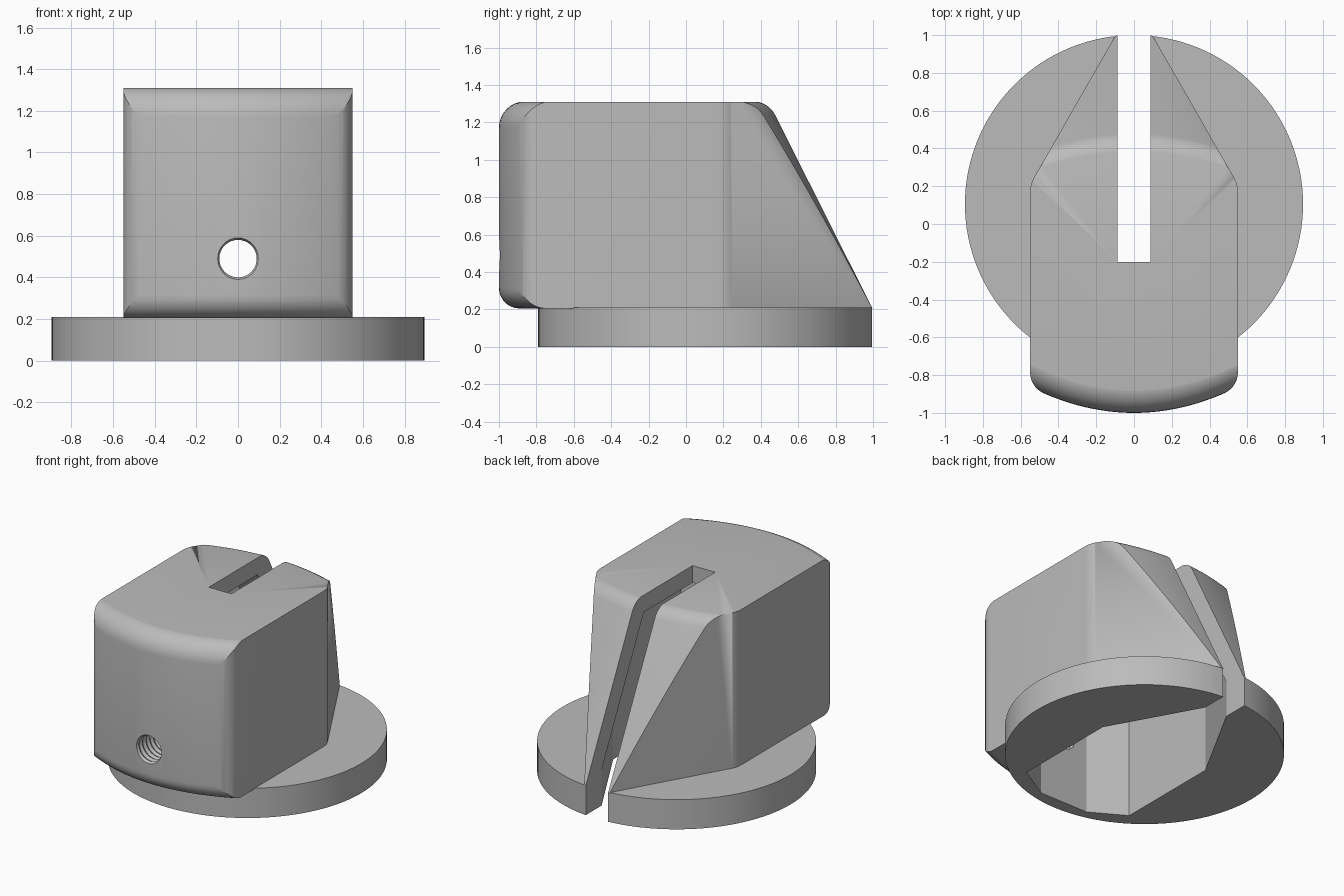
import bpy, bmesh, math
from mathutils import Vector

if "Cube" in bpy.data.objects:
    bpy.data.objects.remove(bpy.data.objects["Cube"])

grey = bpy.data.materials.new("light_grey")
grey.diffuse_color = (0.5, 0.5, 0.5, 1)
grey.use_nodes = True
grey.node_tree.nodes["Principled BSDF"].inputs["Base Color"].default_value = grey.diffuse_color


def make(name, bm):
    bmesh.ops.recalc_face_normals(bm, faces=bm.faces)
    me = bpy.data.meshes.new(name)
    bm.to_mesh(me)
    bm.free()
    me.materials.append(grey)
    ob = bpy.data.objects.new(name, me)
    bpy.context.collection.objects.link(ob)
    return ob


def combine(ob, other, op, keep=False):
    m = ob.modifiers.new("cut", 'BOOLEAN')
    m.operation, m.object, m.solver = op, other, 'EXACT'
    bpy.context.view_layer.objects.active = ob
    bpy.ops.object.modifier_apply(modifier=m.name)
    if not keep:
        bpy.data.objects.remove(other)


def rounded(corners, steps=8):
    """2D outline from (x, y, radius) corners."""
    out = []
    for i, (x, y, r) in enumerate(corners):
        p = Vector((x, y))
        if r == 0:
            out.append(p)
            continue
        a = (Vector(corners[i - 1][:2]) - p).normalized()
        b = (Vector(corners[(i + 1) % len(corners)][:2]) - p).normalized()
        half = a.angle(b) / 2
        c = p + (a + b).normalized() * r / math.sin(half)
        t = r / math.tan(half)
        va, vb = p + a * t - c, p + b * t - c
        w = va.angle(vb)
        for k in range(steps + 1):
            f = k / steps
            out.append(c + (va * math.sin((1 - f) * w) + vb * math.sin(f * w)) / math.sin(w))
    return out


def prism(name, outline, z0, z1, bevel=0):
    bm = bmesh.new()
    lo = [bm.verts.new((p[0], p[1], z0)) for p in outline]
    hi = [bm.verts.new((p[0], p[1], z1)) for p in outline]
    n = len(lo)
    bm.faces.new(lo[::-1])
    top = bm.faces.new(hi)
    for i in range(n):
        j = (i + 1) % n
        bm.faces.new((lo[i], lo[j], hi[j], hi[i]))
    if bevel:
        bmesh.ops.bevel(bm, geom=list(top.edges), offset=bevel, segments=8,
                        profile=0.5, affect='EDGES')
    return make(name, bm)


def box(name, x, y0, y1, z0, z1):
    return prism(name, [(-x, y0), (x, y0), (x, y1), (-x, y1)], z0, z1)


def circle(r, n=128):
    return [(r * math.cos(2 * math.pi * i / n), 0.105 + r * math.sin(2 * math.pi * i / n))
            for i in range(n)]


# grip plan: straight sides tapering to a pointer at the back
plan = rounded([(0, -1.135, 0), (0.55, -0.86, 0.12), (0.55, 0.21, 0.16),
                (0, 1.17, 0), (-0.55, 0.21, 0.16), (-0.55, -0.86, 0.12)])
grip = prism("grip", plan, 0.1, 1.31, 0.1)

# grip side profile, swept across with bowed front and back
side = rounded([(-1, 0.205, 0.11), (1, 0.205, 0), (0.443, 1.312, 0.13), (-1, 1.312, 0.14)])
bm = bmesh.new()
rows = []
for i in range(33):
    x = -0.6 + 1.2 * i / 32
    rows.append([bm.verts.new((x, p.x + (x * x / 2.2 if p.x < -0.2 else -x * x / 2.8), p.y))
                 for p in side])
n = len(side)
for a, b in zip(rows, rows[1:]):
    for i in range(n):
        j = (i + 1) % n
        bm.faces.new((a[i], a[j], b[j], b[i]))
bm.faces.new(rows[0])
bm.faces.new(rows[-1][::-1])
combine(grip, make("side_profile", bm), 'INTERSECT')

# round base with a softened rim, left square beneath the grip
knob = prism("pointer_knob", circle(0.895), 0, 0.21, 0.055)
collar = prism("collar", circle(0.894), 0.02, 0.2095)
combine(collar, prism("collar_plan", plan, -0.1, 0.4), 'INTERSECT')
combine(knob, collar, 'UNION')
combine(knob, grip, 'UNION')

# hollow inside, open at the bottom, with a sloped back
inner = [(0.19, -0.7), (0.43, -0.56), (0.43, 0.2), (0.07, 0.85),
         (-0.07, 0.85), (-0.43, 0.2), (-0.43, -0.56), (-0.19, -0.7)]
cavity = prism("cavity", inner, -0.1, 1.19)
bm = bmesh.new()
bm.from_mesh(cavity.data)
res = bmesh.ops.bisect_plane(bm, geom=bm.verts[:] + bm.edges[:] + bm.faces[:],
                             plane_co=(0, 0.84, 0.21), plane_no=(0, 1.98, 1),
                             clear_outer=True)
bmesh.ops.holes_fill(bm, edges=[e for e in bm.edges if e.is_boundary], sides=0)
bmesh.ops.recalc_face_normals(bm, faces=bm.faces)
bm.to_mesh(cavity.data)
bm.free()
combine(knob, cavity, 'DIFFERENCE')

# slot from the middle out through the pointer
combine(knob, box("slot", 0.088, -0.2, 1.3, -0.2, 1.6), 'DIFFERENCE')

# threaded screw hole in the front
bm = bmesh.new()
rings = []
for k in range(22):
    r = 0.09 if k % 2 else 0.1
    rings.append([bm.verts.new((r * math.cos(a), -1.04 + 0.02 * k, 0.49 + r * math.sin(a)))
                  for a in [2 * math.pi * i / 32 for i in range(32)]])
for a, b in zip(rings, rings[1:]):
    for i in range(32):
        j = (i + 1) % 32
        bm.faces.new((a[i], a[j], b[j], b[i]))
bm.faces.new(rings[0])
bm.faces.new(rings[-1][::-1])
combine(knob, make("screw_hole", bm), 'DIFFERENCE')

bpy.ops.object.select_all(action='DESELECT')
knob.select_set(True)
bpy.context.view_layer.objects.active = knob
bpy.ops.object.shade_smooth_by_angle(angle=math.radians(25))
